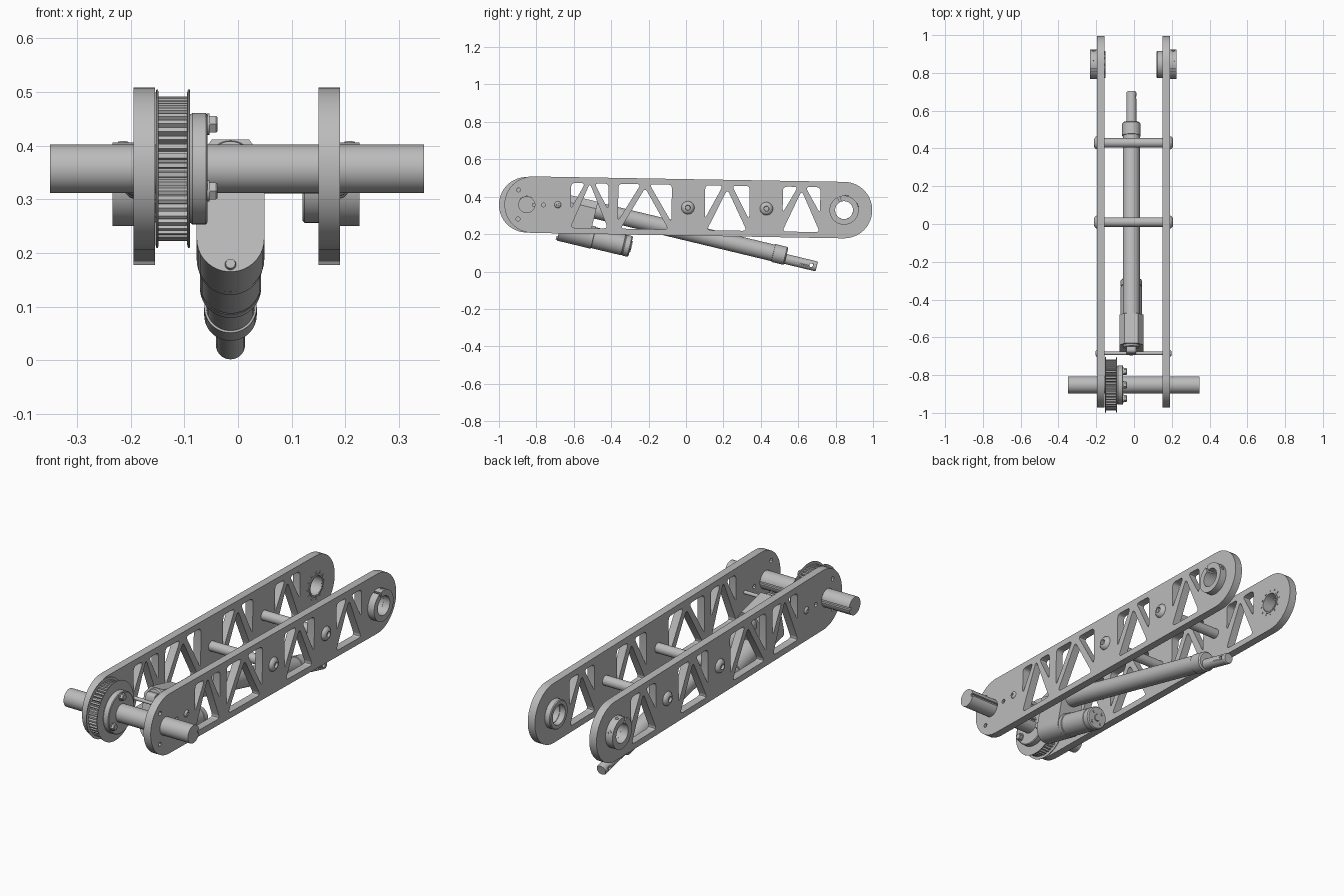
import bpy, bmesh
from math import sin, cos, pi, radians
from mathutils import Matrix, Vector

cube = bpy.data.objects.get("Cube")
if cube:
    bpy.data.objects.remove(cube)

metal = bpy.data.materials.new("grey metal")
metal.use_nodes = True
metal.diffuse_color = (0.5, 0.5, 0.5, 1)
metal.node_tree.nodes["Principled BSDF"].inputs["Base Color"].default_value = (0.5, 0.5, 0.5, 1)

# Frames: local X runs along the arm, local Y up, local Z across the arm
ACROSS = Matrix(((0, 0, 1, 0), (1, 0, 0, 0), (0, 1, 0, 0), (0, 0, 0, 1)))


def frame(x, y, z, tilt=0):
    return Matrix.Translation((x, y, z)) @ Matrix.Rotation(radians(tilt), 4, 'X') @ ACROSS


def finish(obj, matrix):
    obj.data.transform(matrix)
    obj.data.materials.clear()
    obj.data.materials.append(metal)
    bpy.ops.object.select_all(action='DESELECT')
    obj.select_set(True)
    bpy.context.view_layer.objects.active = obj
    bpy.ops.object.shade_smooth_by_angle(angle=radians(30))
    return obj


def lathe(name, profile, matrix, n=40, closed=False):
    """Revolve (height, radius) points about local Z."""
    bm = bmesh.new()
    rings = [[bm.verts.new((r * cos(2 * pi * i / n), r * sin(2 * pi * i / n), h)) for i in range(n)]
             for h, r in profile]
    pairs = list(zip(rings, rings[1:]))
    if closed:
        pairs.append((rings[-1], rings[0]))
    else:
        bm.faces.new(rings[0])
        bm.faces.new(rings[-1])
    for a, b in pairs:
        for i in range(n):
            j = (i + 1) % n
            bm.faces.new((a[i], a[j], b[j], b[i]))
    bmesh.ops.recalc_face_normals(bm, faces=bm.faces)
    mesh = bpy.data.meshes.new(name)
    bm.to_mesh(mesh)
    bm.free()
    obj = bpy.data.objects.new(name, mesh)
    bpy.context.collection.objects.link(obj)
    return finish(obj, matrix)


def prism(name, loops, z0, z1, matrix):
    """Extrude an outline with holes from z0 to z1 along local Z."""
    curve = bpy.data.curves.new(name, 'CURVE')
    curve.dimensions = '2D'
    curve.fill_mode = 'BOTH'
    curve.extrude = (z1 - z0) / 2
    for pts in loops:
        spline = curve.splines.new('POLY')
        spline.points.add(len(pts) - 1)
        for p, (u, v) in zip(spline.points, pts):
            p.co = (u, v, 0, 1)
        spline.use_cyclic_u = True
    obj = bpy.data.objects.new(name, curve)
    bpy.context.collection.objects.link(obj)
    bpy.ops.object.select_all(action='DESELECT')
    obj.select_set(True)
    bpy.context.view_layer.objects.active = obj
    bpy.ops.object.convert(target='MESH')
    obj = bpy.context.view_layer.objects.active
    bm = bmesh.new()
    bm.from_mesh(obj.data)
    bmesh.ops.remove_doubles(bm, verts=bm.verts, dist=1e-5)
    bmesh.ops.recalc_face_normals(bm, faces=bm.faces)
    bm.to_mesh(obj.data)
    bm.free()
    return finish(obj, matrix @ Matrix.Translation((0, 0, (z0 + z1) / 2)))


def arc(u, v, r, a0=0, a1=345, n=24):
    steps = [radians(a0 + (a1 - a0) * i / (n - 1)) for i in range(n)]
    return [(u + r * cos(a), v + r * sin(a)) for a in steps]


def fillet(pts, r, n=5):
    """Round the corners of a polygon with short quadratic arcs."""
    out = []
    for i, p in enumerate(pts):
        p, a, b = Vector(p), Vector(pts[i - 1]), Vector(pts[(i + 1) % len(pts)])
        da, db = (a - p).normalized(), (b - p).normalized()
        s, e = p + da * r, p + db * r
        for k in range(n):
            t = k / (n - 1)
            out.append(tuple(s * (1 - t) ** 2 + p * 2 * t * (1 - t) + e * t * t))
    return out


# Side plates with truss windows
TOP, SHAFT_Y, SHAFT_Z = 0.12, -0.852, 0.357
PIVOT_Y, PIVOT_Z = 0.845, 0.328
outline = arc(-0.82, 0, 0.151, 90, 270) + arc(0.845, 0, 0.151, -90, 90)
holes = [arc(SHAFT_Y, 0, 0.045), arc(0.845, 0, 0.048)]
holes += [arc(SHAFT_Y + 0.09 * cos(radians(a)), 0.09 * sin(radians(a)), 0.011, n=12, a1=330)
          for a in (0, 120, 240)]
for u, w, a, d, inset, apex in ((-0.616, 0.2, 0.075, -0.02, 0, 0.12), (-0.363, 0.286, 0.12, -0.08, 0.015, 0.1),
                                (0.101, 0.238, 0.095, -0.06, 0.012, 0.1), (0.517, 0.2, 0.08, -0.02, 0, 0.1)):
    holes.append(fillet([(u, TOP), (u + a, TOP), (u, d)], 0.022))
    holes.append(fillet([(u + w, TOP), (u + w - a, TOP), (u + w, d)], 0.022))
    holes.append(fillet([(u + inset, -TOP), (u + w - inset, -TOP), (u + w / 2, apex)], 0.022))
plate_frame = frame(0, 0, 0.343, -1)
for name, x0, x1 in (("right_plate", -0.195, -0.155), ("left_plate", 0.15, 0.19)):
    prism(name, [outline] + holes, x0, x1, plate_frame)

# Keyed drive shaft
prism("drive_shaft", [arc(0, 0, 0.045, 9, 351, 48) + [(0.032, -0.007), (0.032, 0.007)]],
      -0.35, 0.347, frame(0, SHAFT_Y, SHAFT_Z))

# Toothed pulley with flanges, hub and hub bolts
shaft_frame = frame(0, SHAFT_Y, SHAFT_Z)
TEETH = 48
teeth = []
for i in range(TEETH):
    for f, r in ((0, 0.124), (0.25, 0.124), (0.4, 0.135), (0.85, 0.135)):
        ang = 2 * pi * (i + f) / TEETH
        teeth.append((r * cos(ang), r * sin(ang)))
prism("pulley_teeth", [teeth], -0.148, -0.094, shaft_frame)
for i, x in enumerate((-0.154, -0.095)):
    lathe(f"pulley_flange_{i}", [(x, 0.14), (x + 0.002, 0.148), (x + 0.005, 0.148), (x + 0.006, 0.14)], shaft_frame, 64)
lathe("pulley_hub", [(-0.09, 0.1), (-0.085, 0.104), (-0.06, 0.104), (-0.057, 0.1)], shaft_frame, 48)
for i, a in enumerate((90, 210, 330)):
    at = frame(0, SHAFT_Y + 0.083 * cos(radians(a)), SHAFT_Z + 0.083 * sin(radians(a)))
    lathe(f"hub_washer_{i}", [(-0.058, 0.02), (-0.053, 0.02)], at, 20)
    lathe(f"hub_bolt_{i}", [(-0.054, 0.018), (-0.041, 0.018), (-0.038, 0.015)], at, 6)

# Cross rods with domed socket heads
for name, y, z, r, head in (("middle_rod", 0.01, 0.341, 0.025, 0.035), ("rear_rod", 0.43, 0.336, 0.025, 0.035),
                            ("mount_pin", -0.685, 0.357, 0.009, 0.018)):
    at = frame(0, y, z)
    lathe(name, [(-0.155, r), (0.15, r)], at, 28)
    for side, x in ((-1, 0.195), (1, 0.19)):
        h = head * 0.5
        dome = [(0, head), (h * 0.4, head * 0.93), (h * 0.8, head * 0.72), (h, head * 0.45),
                (h, head * 0.4), (h * 0.3, head * 0.36)]
        lathe(f"{name}_head_{side}", [(side * (x + t), q) for t, q in dome], at, 24)

# Rear pivot: split clamp collars, bearing hub and bearing screws
pivot = frame(0, PIVOT_Y, PIVOT_Z)
split_ring = arc(0, 0, 0.078, 116, 468, 56) + arc(0, 0, 0.048, 466, 118, 48)
prism("left_collar", [split_ring], 0.19, 0.226, pivot)
prism("right_collar", [split_ring], -0.234, -0.195, pivot)
lathe("left_bearing_hub", [(0.12, 0.05), (0.12, 0.068), (0.124, 0.072), (0.15, 0.072), (0.15, 0.05)],
      pivot, 48, True)
lathe("right_bearing_lip", [(-0.155, 0.048), (-0.155, 0.056), (-0.151, 0.056), (-0.151, 0.048)], pivot, 48, True)
for i in range(12):
    a = 2 * pi * i / 12
    at = frame(0, PIVOT_Y + 0.066 * cos(a), PIVOT_Z + 0.066 * sin(a))
    lathe(f"bearing_screw_{i}", [(-0.156, 0.005), (-0.152, 0.005)], at, 10)
# Clamp screws on the collar rims
for i, x in enumerate((0.208, -0.214)):
    for a in (80, 20):
        at = pivot @ Matrix.Translation((0, 0, x)) @ Matrix.Rotation(radians(a), 4, 'Z') @ Matrix.Rotation(pi / 2, 4, 'Y')
        lathe(f"collar_screw_{i}_{a}", [(0.07, 0.01), (0.08, 0.01), (0.08, 0.006), (0.077, 0.006)], at, 12)

# Linear actuator, tilted nose-down towards the rear
act = frame(-0.014, -0.69, 0.165, -13.5)


def along(up):
    return act @ Matrix.Translation((0, up, 0)) @ Matrix.Rotation(pi / 2, 4, 'Y')


# Gearbox housing, extruded along the actuator
side_to_side = act @ Matrix.Rotation(pi / 2, 4, 'Y')
body = [(-v, u) for v, u in arc(0, 0.063, 0.063, 180, 360, 20)]
body += [(-0.063, 0.215), (-0.035, 0.253), (0.035, 0.253), (0.063, 0.215)]
prism("gearbox_housing", [body], 0.0, 0.165, side_to_side)
lathe("gearbox_screw", [(-0.008, 0.009), (0.002, 0.011)], along(0.014), 16)
lathe("gearbox_boss", [(-0.012, 0.04), (0.002, 0.045)], along(0.207), 32)

# Mounting lug for the front pin
prism("mounting_lug", [fillet([(-0.045, 0.182), (0.01, 0.182), (0.01, 0.232), (-0.045, 0.232)], 0.018)],
      -0.025, 0.025, act)

# Motor with stepped rings and end cap
lathe("motor", [(0.16, 0.061), (0.185, 0.061), (0.187, 0.057), (0.35, 0.057), (0.352, 0.055), (0.356, 0.055),
                (0.358, 0.057), (0.385, 0.057), (0.391, 0.052)], along(0.061), 48)
lathe("motor_bearing_cap", [(0.39, 0.018), (0.396, 0.016)], along(0.061), 24)
for i in range(4):
    a = pi / 4 + i * pi / 2
    at = along(0.061) @ Matrix.Translation((0.036 * cos(a), 0.036 * sin(a), 0))
    lathe(f"motor_screw_{i}", [(0.39, 0.007), (0.395, 0.006)], at, 12)

# Outer tube with end cap
lathe("actuator_tube", [(0.16, 0.045), (1.14, 0.045), (1.141, 0.049), (1.205, 0.049), (1.212, 0.043)],
      along(0.206), 48)

# Push rod with a cross hole at its tip
rod = lathe("push_rod", [(1.2, 0.027), (1.378, 0.027), (1.383, 0.024)], along(0.19), 32)
cutter = lathe("rod_hole_cutter", [(-0.06, 0.01), (0.06, 0.01)], act @ Matrix.Translation((1.352, 0.19, 0)), 20)
cutter.hide_render = True
cut = rod.modifiers.new("cross_hole", 'BOOLEAN')
cut.operation = 'DIFFERENCE'
cut.object = cutter
cut.solver = 'EXACT'
bpy.context.view_layer.objects.active = rod
bpy.ops.object.modifier_apply(modifier=cut.name)
bpy.data.objects.remove(cutter)
